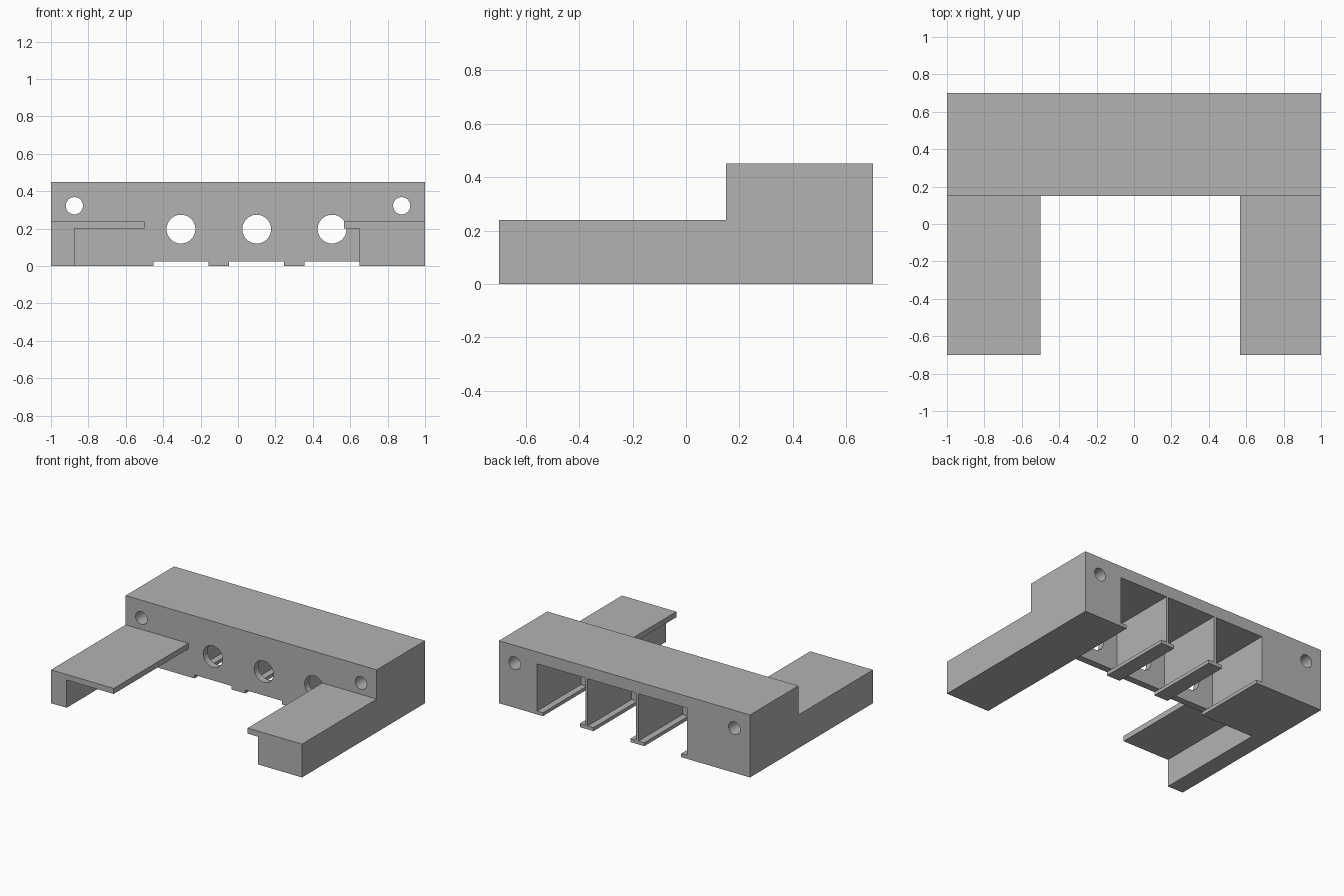
import bpy
import bmesh
import math
from mathutils import Matrix

if "Cube" in bpy.data.objects:
    bpy.data.objects.remove(bpy.data.objects["Cube"], do_unlink=True)

# Single plain grey
GREY = (0.45, 0.45, 0.45, 1.0)
grey = bpy.data.materials.new("plain grey")
grey.use_nodes = True
grey.diffuse_color = GREY
grey.node_tree.nodes["Principled BSDF"].inputs["Base Color"].default_value = GREY

# Overall layout
BACK, WALL, STEP, FRONT = 0.70, 0.20, 0.15, -0.70
TOP, ARM_TOP, LIP_Z = 0.45, 0.24, 0.20
FOOT_Z, POCKET_TOP = 0.025, 0.365
BAYS = (-0.305, 0.10, 0.503)
SLOT_HALF, POCKET_HALF = 0.147, 0.193


def add_object(name, bm):
    bmesh.ops.recalc_face_normals(bm, faces=bm.faces)
    mesh = bpy.data.meshes.new(name)
    bm.to_mesh(mesh)
    bm.free()
    mesh.materials.append(grey)
    obj = bpy.data.objects.new(name, mesh)
    bpy.context.collection.objects.link(obj)
    return obj


def extrude_profile(name, outline, y0, y1):
    """Extrude an x-z outline along y."""
    bm = bmesh.new()
    face = bm.faces.new([bm.verts.new((x, y0, z)) for x, z in outline])
    grown = bmesh.ops.extrude_face_region(bm, geom=[face])["geom"]
    verts = [g for g in grown if isinstance(g, bmesh.types.BMVert)]
    bmesh.ops.translate(bm, verts=verts, vec=(0, y1 - y0, 0))
    return add_object(name, bm)


def drill(obj, x, z, radius):
    """Bore a round hole along y right through the part."""
    bm = bmesh.new()
    turn = Matrix.Translation((x, 0.4, z)) @ Matrix.Rotation(math.pi / 2, 4, "X")
    bmesh.ops.create_cone(bm, cap_ends=True, segments=48, radius1=radius,
                          radius2=radius, depth=1.0, matrix=turn)
    cutter = add_object("hole_cutter", bm)
    cutter.hide_render = True
    mod = obj.modifiers.new("hole", "BOOLEAN")
    mod.operation = "DIFFERENCE"
    mod.solver = "EXACT"
    mod.object = cutter
    bpy.context.view_layer.objects.active = obj
    bpy.ops.object.modifier_apply(modifier=mod.name)
    bpy.data.objects.remove(cutter, do_unlink=True)


# Outlines of the front wall (shallow slots) and the housing (deep pockets)
wall_outline = [(-1, TOP), (-1, 0)]
housing_outline = list(wall_outline)
for c in BAYS:
    s0, s1 = c - SLOT_HALF, c + SLOT_HALF
    p0, p1 = c - POCKET_HALF, c + POCKET_HALF
    wall_outline += [(s0, 0), (s0, FOOT_Z), (s1, FOOT_Z), (s1, 0)]
    housing_outline += [(s0, 0), (s0, FOOT_Z), (p0, FOOT_Z), (p0, POCKET_TOP),
                        (p1, POCKET_TOP), (p1, FOOT_Z), (s1, FOOT_Z), (s1, 0)]
for outline in (wall_outline, housing_outline):
    outline += [(1, 0), (1, TOP)]

front_wall = extrude_profile("front_wall", wall_outline, STEP, WALL)
housing = extrude_profile("pocket_housing", housing_outline, WALL, BACK)

# Mounting holes at both ends, larger holes into each pocket
for x in (-0.875, 0.875):
    for part in (front_wall, housing):
        drill(part, x, 0.322, 0.046)
for x in BAYS:
    drill(front_wall, x, 0.197, 0.077)

# Forward arms: outer leg with an overhanging top plate
for name, side, leg, lip in (("right_arm", -1, -0.875, -0.50),
                             ("left_arm", 1, 0.65, 0.567)):
    extrude_profile(name, [(side, 0), (leg, 0), (leg, LIP_Z), (lip, LIP_Z),
                           (lip, ARM_TOP), (side, ARM_TOP)], FRONT, STEP)

# Smooth bores, crisp edges
bpy.ops.object.select_all(action="DESELECT")
for part in (front_wall, housing):
    part.select_set(True)
bpy.context.view_layer.objects.active = housing
bpy.ops.object.shade_smooth_by_angle(angle=math.radians(30))
